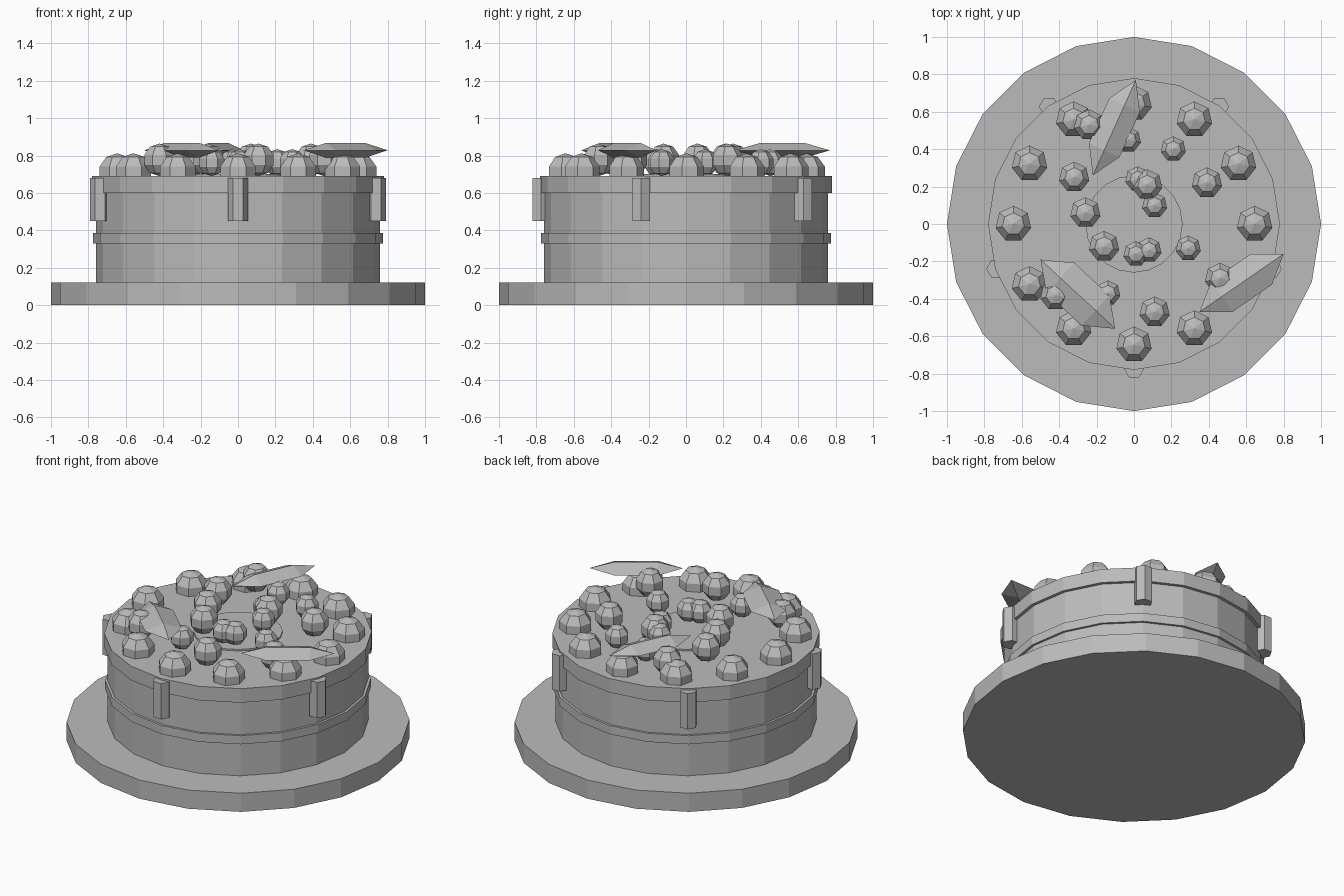
import bpy
import bmesh
from math import radians, sin, cos, pi, atan2
from mathutils import Matrix, Vector

cube = bpy.data.objects.get("Cube")
if cube:
    bpy.data.objects.remove(cube, do_unlink=True)

# One plain colour throughout
GREY = (0.5, 0.5, 0.5, 1.0)
grey = bpy.data.materials.new("plain grey")
grey.use_nodes = True
grey.diffuse_color = GREY
for node in grey.node_tree.nodes:
    if node.type == 'BSDF_PRINCIPLED':
        node.inputs["Base Color"].default_value = GREY


def lathe(name, profile, sides, matrix=Matrix(), start=pi / 2):
    """Flat-shaded solid turned about z from (radius, height) points."""
    bm = bmesh.new()
    rings = []
    for r, z in profile:
        if r == 0:
            rings.append([bm.verts.new((0, 0, z))])
        else:
            angles = [start + 2 * pi * i / sides for i in range(sides)]
            rings.append([bm.verts.new((r * cos(a), r * sin(a), z)) for a in angles])
    for low, high in zip(rings, rings[1:]):
        for i in range(sides):
            j = (i + 1) % sides
            corners = [low[i % len(low)], low[j % len(low)],
                       high[j % len(high)], high[i % len(high)]]
            bm.faces.new(list(dict.fromkeys(corners)))
    for ring in (rings[0], rings[-1]):
        if len(ring) > 1:
            bm.faces.new(ring)
    bmesh.ops.transform(bm, matrix=matrix, verts=bm.verts)
    bmesh.ops.recalc_face_normals(bm, faces=bm.faces)
    mesh = bpy.data.meshes.new(name)
    bm.to_mesh(mesh)
    bm.free()
    mesh.materials.append(grey)
    obj = bpy.data.objects.new(name, mesh)
    bpy.context.collection.objects.link(obj)
    return obj


def disc(name, radius, bottom, top, sides=20):
    return lathe(name, [(radius, bottom), (radius, top)], sides)


def ball(name, x, y, z, r):
    lats = [radians(a) for a in (-54, -18, 18, 54)]
    profile = [(0, -r)] + [(r * cos(a), r * sin(a)) for a in lats] + [(0, r)]
    return lathe(name, profile, 7, Matrix.Translation((x, y, z)))


# Plate and cake tiers
TOP = 0.69
disc("plate", 1.0, 0, 0.12)
disc("cake_body", 0.76, 0.12, 0.68)
disc("filling_band", 0.775, 0.33, 0.385)
disc("top_icing", 0.78, 0.60, TOP)
disc("centre_icing", 0.26, TOP, TOP + 0.01)

# Icing drips
for i in range(5):
    a = radians(-90 + 72 * i)
    lathe(f"drip_{i + 1}", [(0.053, 0.45), (0.053, 0.68)], 6,
          Matrix.Translation((0.775 * cos(a), 0.775 * sin(a), 0)), start=0)

# Ring of large cream balls sunk into the icing
for i in range(12):
    a = radians(30 * i)
    ball(f"cream_ball_{i + 1}", 0.645 * cos(a), 0.645 * sin(a), 0.71, 0.102)

# Loose berries resting on the icing
large_berries = [(-0.32, 0.25), (-0.26, 0.06), (-0.16, -0.12), (0.11, -0.47),
                 (0.07, 0.21), (0.39, 0.22), (-0.42, -0.38), (-0.24, 0.53),
                 (0.46, -0.29)]
small_berries = [(0.21, 0.40), (0.11, 0.10), (0.29, -0.13), (0.01, -0.16),
                 (0.08, -0.14), (0.02, 0.24), (-0.14, -0.37), (-0.03, 0.45)]
for size, r, spots in (("large", 0.087, large_berries), ("small", 0.072, small_berries)):
    for i, (x, y) in enumerate(spots):
        ball(f"{size}_berry_{i + 1}", x, y, TOP + r, r)

# Pointed leaves lying on the berries: tip to tip, with half width
leaves = [((-0.22, 0.26), (0.01, 0.77), 0.09),
          ((0.35, -0.47), (0.80, -0.16), 0.10),
          ((-0.50, -0.19), (-0.10, -0.56), 0.11)]
for i, (start, end, width) in enumerate(leaves):
    a, b = Vector(start), Vector(end)
    mid, span = (a + b) / 2, b - a
    half = span.length / 2
    place = (Matrix.Translation((mid.x, mid.y, 0.828))
             @ Matrix.Rotation(atan2(span.y, span.x), 4, 'Z')
             @ Matrix.Diagonal((1, width, 0.039, 1))
             @ Matrix.Rotation(pi / 2, 4, 'Y'))
    lathe(f"leaf_{i + 1}", [(0, -half), (1, -half * 0.47), (1, half * 0.47), (0, half)],
          4, place)
